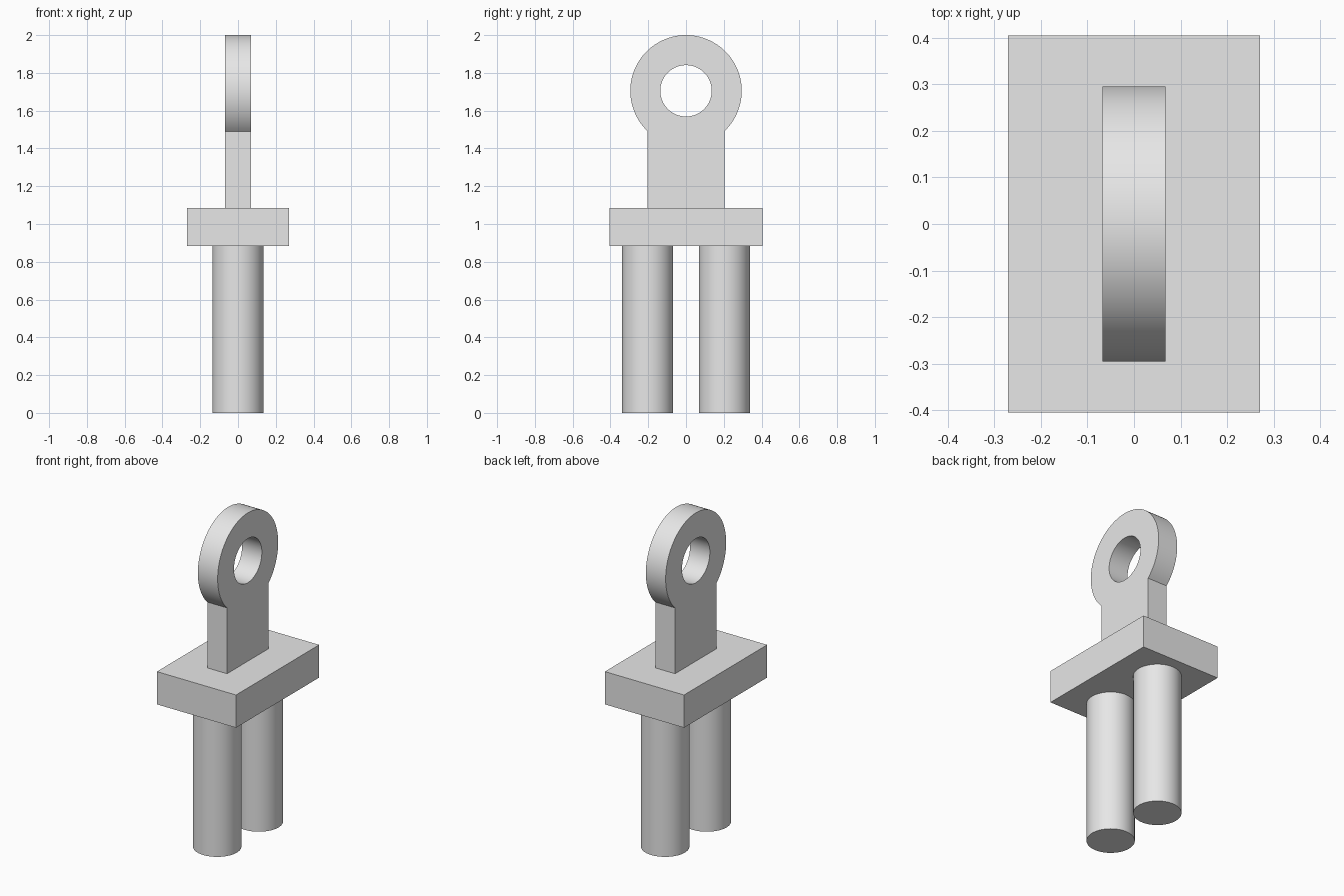
import bpy, bmesh, math

if "Cube" in bpy.data.objects:
    bpy.data.objects.remove(bpy.data.objects["Cube"])

grey = bpy.data.materials.new("light_grey")
grey.diffuse_color = (0.8, 0.8, 0.8, 1)
grey.use_nodes = True
grey.node_tree.nodes["Principled BSDF"].inputs["Base Color"].default_value = grey.diffuse_color


def finish(obj, name):
    obj.name = name
    obj.data.name = name
    obj.data.materials.append(grey)
    bpy.ops.object.select_all(action='DESELECT')
    obj.select_set(True)
    bpy.context.view_layer.objects.active = obj
    bpy.ops.object.shade_smooth_by_angle(angle=math.radians(30))


# Two round pins
for side, name in ((-1, "front_pin"), (1, "back_pin")):
    bpy.ops.mesh.primitive_cylinder_add(vertices=64, radius=0.135, depth=0.883,
                                        location=(0, side * 0.203, 0.4415))
    finish(bpy.context.object, name)

# Rectangular base plate
bpy.ops.mesh.primitive_cube_add(size=1, location=(0, 0, 0.984))
plate = bpy.context.object
plate.scale = (0.54, 0.81, 0.202)
bpy.ops.object.transform_apply(location=False, rotation=False, scale=True)
finish(plate, "base_plate")

# Lug: flat ring with a straight stem, extruded across x
HALF, CENTRE, OUTER, HOLE, STEM, FOOT = 0.0675, 1.705, 0.295, 0.136, 0.203, 1.085
half_gap = math.asin(STEM / OUTER)
start = -math.pi / 2 - half_gap
LOWER, UPPER = 24, 72
angles = [start + 2 * half_gap * i / LOWER for i in range(LOWER)]
angles += [start + 2 * half_gap + (2 * math.pi - 2 * half_gap) * i / UPPER
           for i in range(UPPER)]

bm = bmesh.new()


def circle(radius):
    return [bm.verts.new((-HALF, radius * math.cos(a), CENTRE + radius * math.sin(a)))
            for a in angles]


rim, hole = circle(OUTER), circle(HOLE)
n = len(angles)
for i in range(n):
    j = (i + 1) % n
    bm.faces.new((rim[i], rim[j], hole[j], hole[i]))
foot = [bm.verts.new((-HALF, y, FOOT)) for y in (STEM, -STEM)]
bm.faces.new(rim[:LOWER + 1] + foot)
bmesh.ops.recalc_face_normals(bm, faces=bm.faces)
result = bmesh.ops.extrude_face_region(bm, geom=bm.faces[:], use_keep_orig=True)
moved = [v for v in result["geom"] if isinstance(v, bmesh.types.BMVert)]
bmesh.ops.translate(bm, verts=moved, vec=(2 * HALF, 0, 0))
bmesh.ops.recalc_face_normals(bm, faces=bm.faces)
mesh = bpy.data.meshes.new("lug")
bm.to_mesh(mesh)
bm.free()
lug = bpy.data.objects.new("lug", mesh)
bpy.context.collection.objects.link(lug)
finish(lug, "ring_lug")
